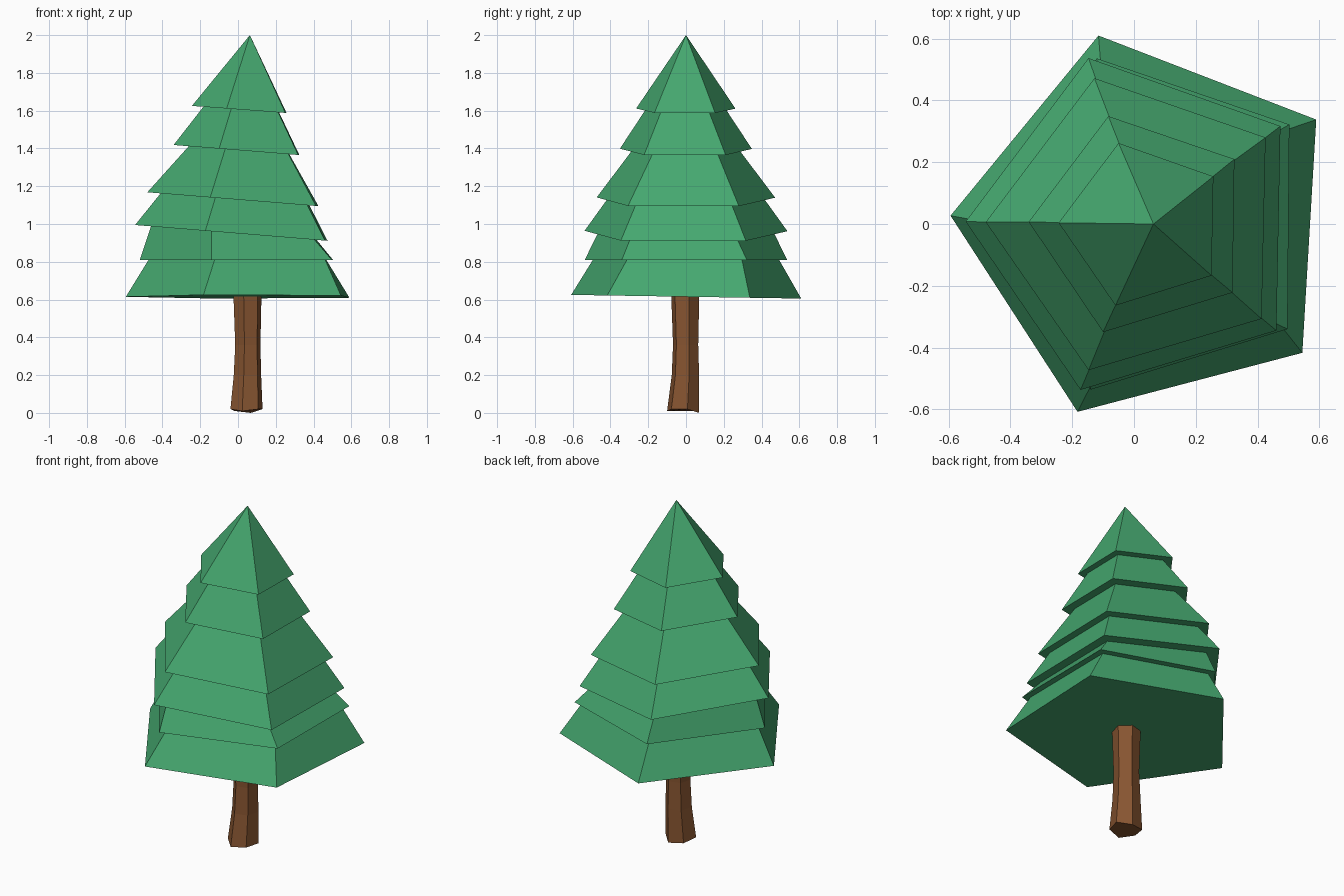
import bpy, bmesh
from math import cos, sin, radians

if "Cube" in bpy.data.objects:
    bpy.data.objects.remove(bpy.data.objects["Cube"])


def material(name, color):
    m = bpy.data.materials.new(name)
    m.diffuse_color = (*color, 1)
    m.use_nodes = True
    m.node_tree.nodes["Principled BSDF"].inputs["Base Color"].default_value = m.diffuse_color
    return m


def skin(name, rings, mat, apex=None):
    """Join a stack of rings with quads; close the ends with a cap or a tip."""
    bm = bmesh.new()
    loops = [[bm.verts.new(p) for p in ring] for ring in rings]
    n = len(loops[0])
    for a, b in zip(loops, loops[1:]):
        for i in range(n):
            j = (i + 1) % n
            bm.faces.new((a[i], a[j], b[j], b[i]))
    bm.faces.new(loops[0][::-1])
    if apex:
        tip = bm.verts.new(apex)
        for i in range(n):
            bm.faces.new((loops[-1][i], loops[-1][(i + 1) % n], tip))
    else:
        bm.faces.new(loops[-1])
    bmesh.ops.recalc_face_normals(bm, faces=bm.faces)
    mesh = bpy.data.meshes.new(name)
    bm.to_mesh(mesh)
    bm.free()
    mesh.materials.append(mat)
    ob = bpy.data.objects.new(name, mesh)
    bpy.context.collection.objects.link(ob)
    return ob


green = material("needles", (0.06, 0.39, 0.16))
brown = material("bark", (0.24, 0.09, 0.03))

# Foliage tiers: neck scale below the tier, base plane (height, x tilt, y tilt), corners
tiers = [
    (1.0, (0.615, 0, -0.016),
     [(0.59, 0.338), (-0.115, 0.61), (-0.594, 0.027), (-0.183, -0.608), (0.545, -0.417)]),
    (0.92, (0.81, 0, 0),
     [(0.503, 0.322), (-0.12, 0.536), (-0.52, 0.005), (-0.14, -0.536), (0.497, -0.34)]),
    (0.86, (0.95, -0.082, 0),
     [(0.474, 0.317), (-0.147, 0.537), (-0.545, 0.008), (-0.173, -0.537), (0.461, -0.345)]),
    (0.87, (1.129, -0.081, 0),
     [(0.426, 0.28), (-0.128, 0.472), (-0.48, 0.006), (-0.147, -0.473), (0.413, -0.307)]),
    (0.80, (1.391, -0.08, 0),
     [(0.325, 0.21), (-0.083, 0.349), (-0.341, 0.007), (-0.1, -0.35), (0.319, -0.222)]),
    (0.80, (1.607, -0.075, 0),
     [(0.257, 0.154), (-0.05, 0.262), (-0.244, 0.004), (-0.06, -0.264), (0.251, -0.167)]),
]
AX = 0.06
rings = []
for neck, (h, tx, ty), corners in tiers:
    for k in ((neck, 1.0) if neck < 1 else (1.0,)):
        pts = [(AX + (x - AX) * k, y * k) for x, y in corners]
        rings.append([(x, y, h + tx * x + ty * y) for x, y in pts])
skin("foliage", rings, green, apex=(0.063, 0, 2))

# Trunk: uneven six-sided post with a flared, ragged foot
foot = [0.02, 0.0, 0.01, 0.02, 0.01, 0.02]
sections = [(0, 0.045, -0.015, 0.088), (0.2, 0.05, -0.003, 0.075),
            (0.36, 0.052, -0.002, 0.069), (0.63, 0.05, -0.004, 0.077)]
rings = []
for z, cx, cy, r in sections:
    rings.append([(cx + r * cos(radians(15 + 60 * i)),
                   cy + r * sin(radians(15 + 60 * i)),
                   z if z else foot[i]) for i in range(6)])
skin("trunk", rings, brown)
